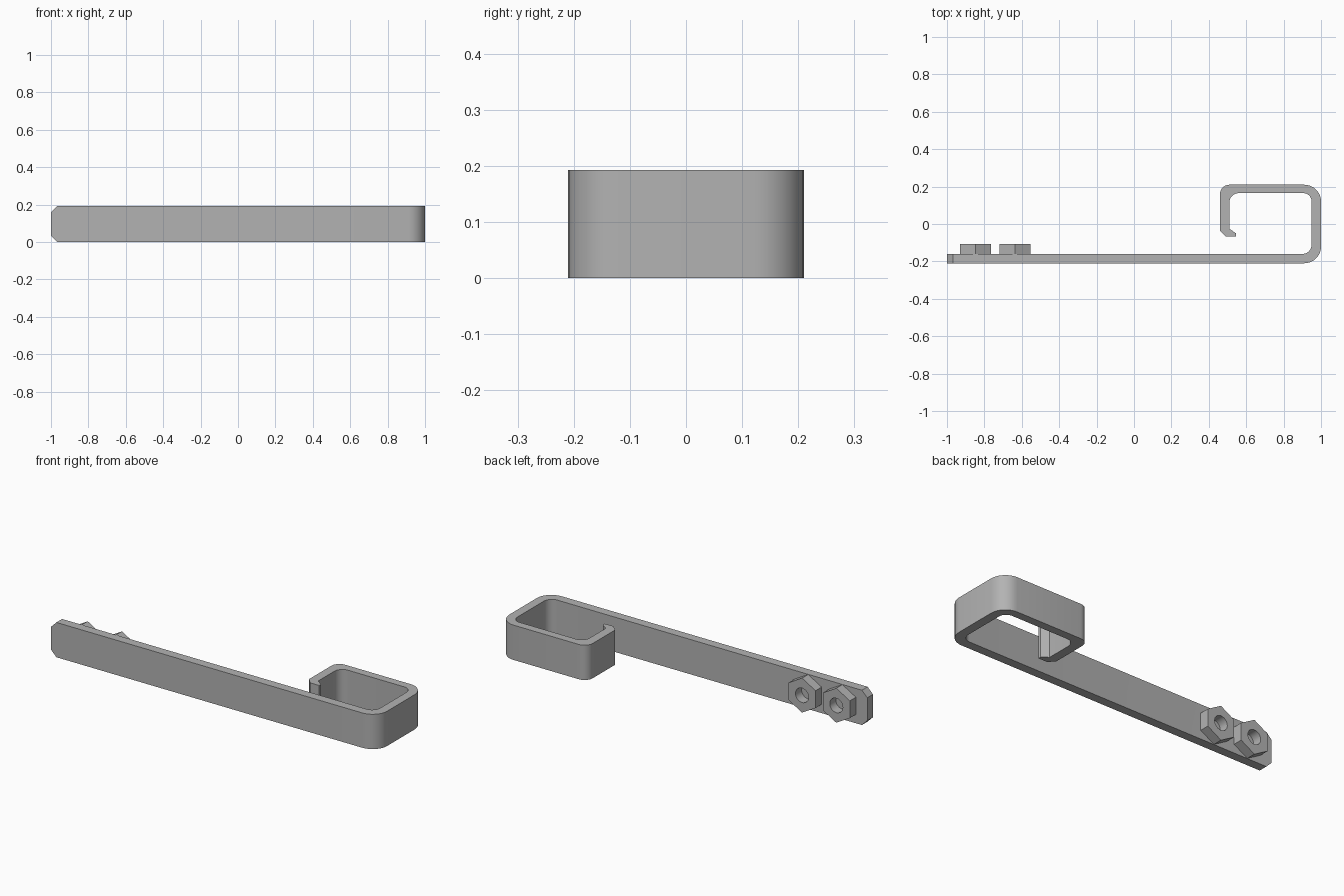
import bpy, bmesh, math
from mathutils import Vector

if "Cube" in bpy.data.objects:
    bpy.data.objects.remove(bpy.data.objects["Cube"])

HEIGHT = 0.193

grey = bpy.data.materials.new("plain grey")
grey.use_nodes = True
grey.diffuse_color = (0.45, 0.45, 0.45, 1)
grey.node_tree.nodes["Principled BSDF"].inputs["Base Color"].default_value = grey.diffuse_color


def finish(bm, name):
    bmesh.ops.recalc_face_normals(bm, faces=bm.faces)
    mesh = bpy.data.meshes.new(name)
    bm.to_mesh(mesh)
    bm.free()
    mesh.materials.append(grey)
    obj = bpy.data.objects.new(name, mesh)
    bpy.context.collection.objects.link(obj)
    bpy.ops.object.select_all(action="DESELECT")
    obj.select_set(True)
    bpy.context.view_layer.objects.active = obj
    bpy.ops.object.shade_smooth_by_angle(angle=math.radians(25))
    return obj


def rounded(corners, steps=8):
    """Outline with a right-angle fillet at each corner given a radius."""
    out = []
    for i, (x, y, r) in enumerate(corners):
        p = Vector((x, y))
        if not r:
            out.append(p)
            continue
        a = (Vector(corners[i - 1][:2]) - p).normalized()
        b = (Vector(corners[(i + 1) % len(corners)][:2]) - p).normalized()
        centre = p + (a + b) * r
        for k in range(steps + 1):
            t = math.pi / 2 * k / steps
            out.append(centre - b * r * math.cos(t) - a * r * math.sin(t))
    return out


# Long strip folding into a hooked loop: outer side, lip, then inner side
outline = rounded([
    (-1, -0.21, 0), (1, -0.21, 0.09), (1, 0.21, 0.09), (0.46, 0.21, 0.05),
    (0.46, -0.035, 0), (0.49, -0.067, 0), (0.545, -0.067, 0), (0.545, -0.05, 0),
    (0.51, -0.025, 0), (0.51, 0.165, 0.05), (0.95, 0.165, 0.045),
    (0.95, -0.16, 0.05), (-1, -0.16, 0),
])
bm = bmesh.new()
base = bm.faces.new([bm.verts.new((p.x, p.y, 0)) for p in outline])
top = bmesh.ops.extrude_face_region(bm, geom=[base])["geom"]
bmesh.ops.translate(bm, vec=(0, 0, HEIGHT),
                    verts=[v for v in top if isinstance(v, bmesh.types.BMVert)])
# Clip the two corners of the free end
tip = [e for e in bm.edges if all(v.co.x < -0.99 for v in e.verts)
       and abs(e.verts[0].co.z - e.verts[1].co.z) < 0.01]
bmesh.ops.bevel(bm, geom=tip, offset=0.033, segments=1, affect="EDGES")
finish(bm, "hooked_strip")


# Hexagonal nuts with round holes, standing point-up on the back of the strip
def nut(name, x, radius=0.0957, hole=0.04, sides=24):
    bm = bmesh.new()
    rings = []
    for y in (-0.16, -0.107):
        for r, n in ((radius, 6), (hole, sides)):
            rings.append([bm.verts.new((x + r * math.sin(math.tau * k / n), y,
                                        HEIGHT / 2 + r * math.cos(math.tau * k / n)))
                          for k in range(n)])
    hex_a, hole_a, hex_b, hole_b = rings
    for a, b in ((hex_a, hex_b), (hole_a, hole_b)):
        for k in range(len(a)):
            j = (k + 1) % len(a)
            bm.faces.new((a[k], a[j], b[j], b[k]))
    # Each end is six flat panels between hexagon side and hole arc
    step = sides // 6
    for outer, inner in ((hex_a, hole_a), (hex_b, hole_b)):
        for k in range(6):
            arc = [inner[(k * step + m) % sides] for m in range(step + 1)]
            bm.faces.new([outer[(k + 1) % 6], outer[k]] + arc)
    finish(bm, name)


nut("outer_nut", -0.847)
nut("inner_nut", -0.637)
